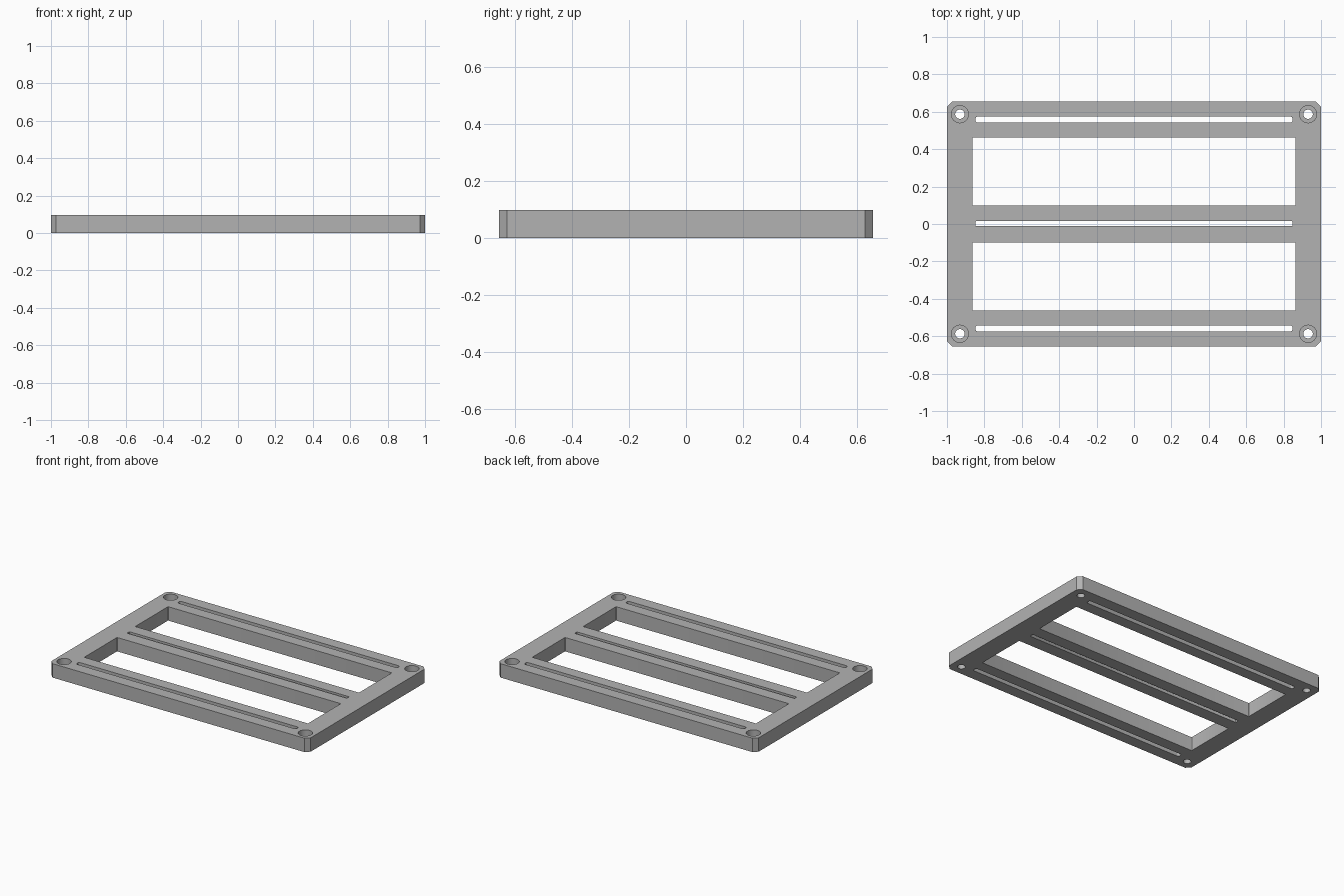
import bpy
import bmesh
from math import cos, sin, tau

cube = bpy.data.objects.get("Cube")
if cube:
    bpy.data.objects.remove(cube, do_unlink=True)

HALF_X, HALF_Y, HEIGHT = 1.0, 0.655, 0.097
CHAMFER = 0.028

grey = bpy.data.materials.new("plain grey")
grey.use_nodes = True
grey.diffuse_color = (0.45, 0.45, 0.45, 1)
grey.node_tree.nodes["Principled BSDF"].inputs["Base Color"].default_value = (0.45, 0.45, 0.45, 1)


def prism(name, outline, z0, z1):
    """Extrude a flat outline between two heights."""
    bm = bmesh.new()
    base = bm.faces.new([bm.verts.new((x, y, z0)) for x, y in outline])
    top = bmesh.ops.extrude_face_region(bm, geom=[base])["geom"]
    verts = [v for v in top if isinstance(v, bmesh.types.BMVert)]
    bmesh.ops.translate(bm, verts=verts, vec=(0, 0, z1 - z0))
    bmesh.ops.recalc_face_normals(bm, faces=bm.faces)
    mesh = bpy.data.meshes.new(name)
    bm.to_mesh(mesh)
    bm.free()
    mesh.materials.append(grey)
    obj = bpy.data.objects.new(name, mesh)
    bpy.context.collection.objects.link(obj)
    return obj


def rounded_box(cx, cy, hx, hy, r, steps):
    """Rectangle outline with its corners cut in the given number of steps."""
    pts = []
    for q, (sx, sy) in enumerate([(1, 1), (-1, 1), (-1, -1), (1, -1)]):
        for i in range(steps + 1):
            a = tau / 4 * (q + i / steps)
            pts.append((cx + sx * (hx - r) + r * cos(a), cy + sy * (hy - r) + r * sin(a)))
    return pts


def circle(cx, cy, r, n=32):
    return [(cx + r * cos(tau * i / n), cy + r * sin(tau * i / n)) for i in range(n)]


# Plate with chamfered corners
plate = prism("frame_plate", rounded_box(0, 0, HALF_X, HALF_Y, CHAMFER, 1), 0, HEIGHT)

# Cutters for windows, slots and screw holes
cutters = []


def cut(name, outline, z0=-0.1):
    cutters.append(prism(name, outline, z0, HEIGHT + 0.1))


cut("centre_slot_cutter", rounded_box(0, 0.002, 0.848, 0.013, 0.003, 2))
for side in (-1, 1):
    cut("window_cutter", rounded_box(0, side * 0.281, 0.863, 0.181, 0.004, 3))
    cut("long_slot_cutter", rounded_box(0, side * 0.558, 0.848, 0.016, 0.013, 6))
    for end in (-1, 1):
        cut("screw_hole_cutter", circle(end * 0.931, side * 0.587, 0.025))
        cut("counterbore_cutter", circle(end * 0.931, side * 0.587, 0.046), HEIGHT * 0.5)

bpy.ops.object.select_all(action="DESELECT")
plate.select_set(True)
bpy.context.view_layer.objects.active = plate
for cutter in cutters:
    cutter.hide_render = True
    mod = plate.modifiers.new("cut", "BOOLEAN")
    mod.operation = "DIFFERENCE"
    mod.solver = "EXACT"
    mod.object = cutter
    bpy.ops.object.modifier_apply(modifier=mod.name)
for cutter in cutters:
    bpy.data.objects.remove(cutter, do_unlink=True)

# Smooth only the round walls
bpy.ops.object.shade_smooth_by_angle(angle=0.5)
